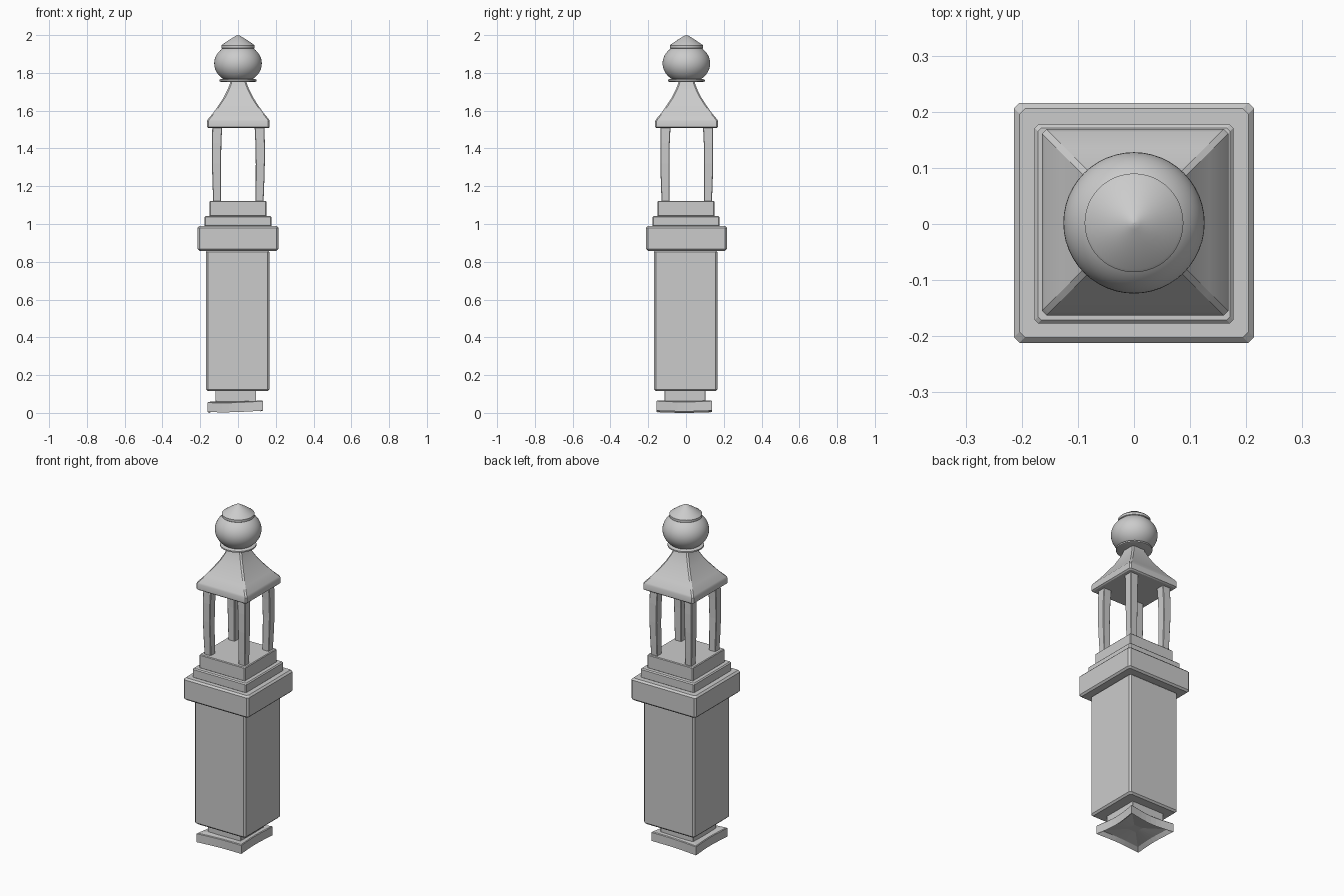
import bpy, bmesh
from math import cos, sin, pi

if "Cube" in bpy.data.objects:
    bpy.data.objects.remove(bpy.data.objects["Cube"])


def finish(name, rings, smooth=None):
    """Skin a stack of equal-length point rings and cap both ends."""
    bm = bmesh.new()
    loops = [[bm.verts.new(p) for p in r] for r in rings]
    n = len(loops[0])
    for a, b in zip(loops, loops[1:]):
        for i in range(n):
            j = (i + 1) % n
            bm.faces.new((a[i], a[j], b[j], b[i]))
    bm.faces.new(loops[0][::-1])
    bm.faces.new(loops[-1])
    bmesh.ops.recalc_face_normals(bm, faces=bm.faces)
    me = bpy.data.meshes.new(name)
    bm.to_mesh(me)
    bm.free()
    ob = bpy.data.objects.new(name, me)
    bpy.context.collection.objects.link(ob)
    if smooth:
        bpy.ops.object.select_all(action='DESELECT')
        ob.select_set(True)
        bpy.context.view_layer.objects.active = ob
        bpy.ops.object.shade_smooth_by_angle(angle=smooth)
    return ob


def square(z, h, c, cx=0.0, cy=0.0):
    """Square ring of half width h with corners cut by c."""
    k = h - c
    pts = [(h, -k), (h, k), (k, h), (-k, h), (-h, k), (-h, -k), (-k, -h), (k, -h)]
    return [(x + cx, y + cy, z) for x, y in pts]


def block(name, h, z0, z1, b, cx=0.0, cy=0.0):
    """Square block with bevelled edges."""
    prof = [(z0, h - b), (z0 + b, h), (z1 - b, h), (z1, h - b)]
    return finish(name, [square(z, w, b, cx, cy) for z, w in prof])


# Square pillar, collar and steps
block("foot_neck", 0.108, 0.045, 0.13, 0.002, -0.012, -0.005)
block("pillar", 0.168, 0.115, 0.862, 0.010, -0.002, -0.002)
block("collar", 0.214, 0.858, 0.99, 0.010, 0, 0.002)
block("lower_step", 0.177, 0.985, 1.043, 0.006)
block("upper_step", 0.150, 1.04, 1.122, 0.004)

# Warped foot slab: bowed-in sides, hollow underside
def foot_ring(s, z, amp):
    n, pts = 8, []
    corners = [(-1, -1), (1, -1), (1, 1), (-1, 1)]
    for k in range(4):
        (x0, y0), (x1, y1) = corners[k], corners[(k + 1) % 4]
        for i in range(n):
            t = i / n
            x, y = x0 + (x1 - x0) * t, y0 + (y1 - y0) * t
            pull = 1 - 0.09 * sin(pi * t)
            lift = amp * (0.004 * x - 0.004 * sin(pi * t))
            pts.append((x * s * pull - 0.015, y * s * pull - 0.010, z + lift))
    return pts


finish("foot", [foot_ring(0.03, 0.036, 0), foot_ring(0.125, 0.026, 1),
                foot_ring(0.147, 0.008, 1), foot_ring(0.147, 0.058, 1),
                foot_ring(0.143, 0.062, 1), foot_ring(0.10, 0.062, 0)])

# Four slightly uneven lantern posts
for i, (sx, sy) in enumerate([(-1, -1), (1, -1), (1, 1), (-1, 1)]):
    rings = []
    for z, h, bow in [(1.115, 0.021, 0), (1.2, 0.0225, 0.002), (1.32, 0.024, 0.004),
                      (1.43, 0.025, 0.003), (1.515, 0.026, 0)]:
        rings.append(square(z, h, 0.003, sx * (0.112 + bow) + 0.002, sy * (0.112 + bow) + 0.004))
    finish(f"lantern_post_{i + 1}", rings)

# Flared roof with hip chamfers
roof = [(1.508, 0.159), (1.514, 0.166), (1.545, 0.166), (1.555, 0.161), (1.59, 0.132), (1.63, 0.104),
        (1.67, 0.078), (1.71, 0.058), (1.74, 0.046), (1.765, 0.040)]
finish("roof", [square(z, h, 0.008, 0.002, 0.003) for z, h in roof], 0.5)

# Round finial: disc, ball, cap ring and shallow cone
def lathe(name, prof, n=48):
    finish(name, [[(r * cos(2 * pi * i / n), r * sin(2 * pi * i / n) + 0.002, z)
                   for i in range(n)] for r, z in prof], 0.5)


lathe("finial_disc", [(0.088, 1.752), (0.098, 1.755), (0.098, 1.763), (0.088, 1.768)])
ball = [(0.126 * cos(a), 1.85 + 0.105 * sin(a))
        for a in [(-58 + 118 * k / 20) * pi / 180 for k in range(21)]]
lathe("finial_ball", ball)
lathe("finial_cap", [(0.080, 1.926), (0.088, 1.931), (0.088, 1.945), (0.083, 1.95),
                     (0.045, 1.976), (0.012, 1.996), (0.001, 2.0)])
